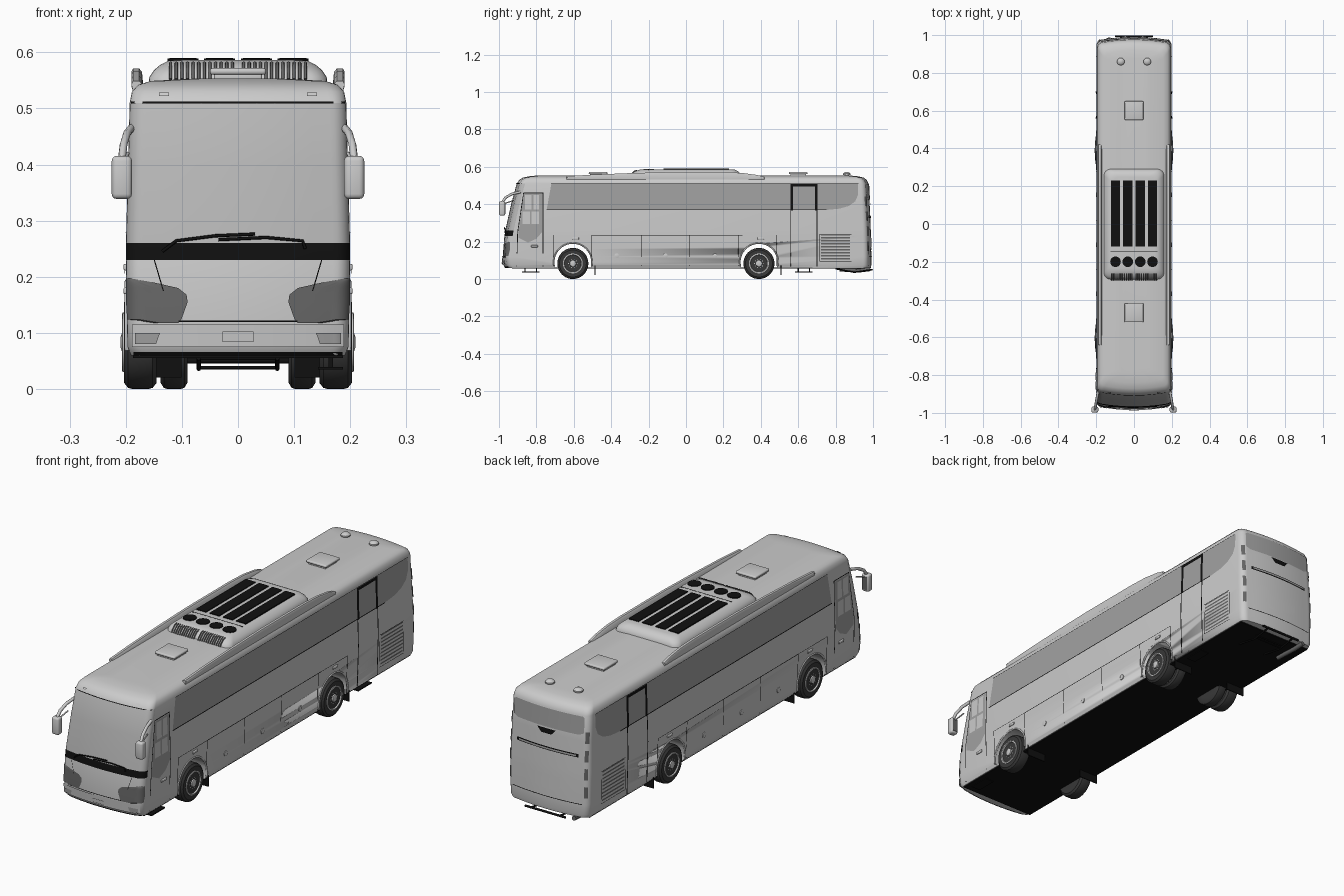
import bpy, bmesh, math
from mathutils import Matrix, Vector

if "Cube" in bpy.data.objects:
    bpy.data.objects.remove(bpy.data.objects["Cube"])

def material(name, v):
    m = bpy.data.materials.new(name)
    m.diffuse_color = (v, v, v, 1)
    m.use_nodes = True
    m.node_tree.nodes["Principled BSDF"].inputs["Base Color"].default_value = m.diffuse_color
    return m

GLASS, SHIELD = material("side_glass", .36), material("windshield_glass", .47)
LAMP, BLACK, TYRE = material("lamp", .13), material("black", .005), material("rubber", .04)
PANE = material("door_pane", .55)

def add(name, verts, faces, mat=None, smooth=True):
    me = bpy.data.meshes.new(name)
    me.from_pydata([tuple(v) for v in verts], [], faces)
    if mat:
        me.materials.append(mat)
    ob = bpy.data.objects.new(name, me)
    bpy.context.collection.objects.link(ob)
    if smooth:
        smooth_ob(ob)
    return ob

def smooth_ob(ob):
    bpy.ops.object.select_all(action='DESELECT')
    ob.select_set(True)
    bpy.context.view_layer.objects.active = ob
    bpy.ops.object.shade_smooth_by_angle(angle=math.radians(35))

def loft(name, rings, mat=None):
    n = len(rings[0])
    faces = [(k*n+i, k*n+(i+1) % n, (k+1)*n+(i+1) % n, (k+1)*n+i)
             for k in range(len(rings)-1) for i in range(n)]
    faces += [tuple(reversed(range(n))), tuple(range((len(rings)-1)*n, len(rings)*n))]
    return add(name, [v for r in rings for v in r], faces, mat)

def box(name, c, size, mat=None, bevel=0):
    bm = bmesh.new()
    bmesh.ops.create_cube(bm, size=1, matrix=Matrix.Translation(c) @ Matrix.Diagonal((*size, 1)))
    if bevel:
        bmesh.ops.bevel(bm, geom=bm.edges[:], offset=bevel, segments=3, profile=.5, affect='EDGES')
    me = bpy.data.meshes.new(name)
    bm.to_mesh(me)
    bm.free()
    if mat:
        me.materials.append(mat)
    ob = bpy.data.objects.new(name, me)
    bpy.context.collection.objects.link(ob)
    if bevel:
        smooth_ob(ob)
    return ob

def lathe(name, profile, centre, axis='X', mat=None, n=40):
    rings = []
    for h, r in profile:
        ring = []
        for i in range(n):
            a = 2*math.pi*i/n
            p = (h, r*math.cos(a), r*math.sin(a)) if axis == 'X' else (r*math.cos(a), r*math.sin(a), h)
            ring.append(Vector(centre) + Vector(p))
        rings.append(ring)
    ob = loft(name, rings, mat)
    bm = bmesh.new()
    bm.from_mesh(ob.data)
    bmesh.ops.recalc_face_normals(bm, faces=bm.faces[:])
    bm.to_mesh(ob.data)
    bm.free()
    return ob

def tube(name, pts, r, mat=None):
    cu = bpy.data.curves.new(name, 'CURVE')
    cu.dimensions, cu.bevel_depth, cu.bevel_resolution, cu.use_fill_caps = '3D', r, 2, True
    sp = cu.splines.new('POLY')
    sp.points.add(len(pts)-1)
    for p, q in zip(sp.points, pts):
        p.co = (*q, 1)
    if mat:
        cu.materials.append(mat)
    ob = bpy.data.objects.new(name, cu)
    bpy.context.collection.objects.link(ob)
    bpy.ops.object.select_all(action='DESELECT')
    ob.select_set(True)
    bpy.context.view_layer.objects.active = ob
    bpy.ops.object.convert(target='MESH')

# body levels: z, front y, back y, half width
LV = [(.06, -.966, .988, .191), (.075, -.976, .991, .197), (.12, -.98, .991, .198), (.23, -.971, .989, .1997),
      (.26, -.966, .988, .1997), (.40, -.935, .982, .196), (.51, -.905, .976, .193), (.53, -.892, .966, .189),
      (.542, -.872, .95, .178), (.549, -.84, .92, .155), (.553, -.80, .88, .08)]

def section(z):
    for a, b in zip(LV, LV[1:]):
        if z <= b[0]:
            t = max(0, (z-a[0])/(b[0]-a[0]))
            return [a[i]+(b[i]-a[i])*t for i in (1, 2, 3)]
    return LV[-1][1:]

R = .03
def end_y(x, z, back=False):
    yf, yb, w = section(z)
    a, c = abs(x), w-R
    d = .02*(min(a, c)/w)**2
    if a > c:
        d += R-math.sqrt(max(0, R*R-(a-c)**2))
    return yb-d if back else yf+d

def ring(z):
    c = section(z)[2]-R
    half = [c*i/5 for i in range(6)] + [c+R*math.sin(math.pi/12*i) for i in range(1, 7)]
    xs = [-x for x in reversed(half[1:])] + half
    return [(x, end_y(x, z), z) for x in xs] + [(x, end_y(x, z, True), z) for x in reversed(xs)]

rings = [ring(l[0]) for l in LV]
body = loft("body_shell", rings)
for m in (material("body_paint", .8), SHIELD, BLACK):
    body.data.materials.append(m)
n = len(rings[0])
for k, idx in ((3, 2), (4, 1), (5, 1)):           # black band and windshield
    for i in range(n//2-1):
        body.data.polygons[k*n+i].material_index = idx

# wheel arches cut through the shell
WY = (-.605, .39)
for y in WY:
    cut = lathe("arch_cutter", [(-.3, .1), (.3, .1)], (0, y, .09))
    cut.hide_render = True
    md = body.modifiers.new("arch", 'BOOLEAN')
    md.operation, md.object, md.solver = 'DIFFERENCE', cut, 'EXACT'
dg = bpy.context.evaluated_depsgraph_get()
cut_mesh = bpy.data.meshes.new_from_object(body.evaluated_get(dg))
body.modifiers.clear()
body.data = cut_mesh
for o in [o for o in bpy.data.objects if o.name.startswith("arch_cutter")]:
    bpy.data.objects.remove(o)
box("underside", (0, .01, .058), (.375, 1.88, .006), BLACK)

# flat shapes that lie on both body sides, given in (y, z)
def side_shapes(name, polys, mat, off=.002):
    v, f = [], []
    for s in (1, -1):
        for p in polys:
            f.append(tuple(range(len(v), len(v)+len(p))))
            v += [(s*(section(z)[2]+off), y, z) for y, z in p]
    return add(name, v, f, mat, False)

def line(pts, t=.004):
    out = []
    for a, b in zip(pts, pts[1:]):
        a, b = Vector(a), Vector(b)
        d = (b-a).normalized()*t/2
        q = Vector((-d.y, d.x))
        out.append([tuple(p) for p in (a-d+q, a-d-q, b+d-q, b+d+q)])
    return out

def rect(y0, y1, z0, z1):
    return [(y0, z0), (y1, z0), (y1, z1), (y0, z1)]

side_shapes("side_window", [[(-.745, .37), (.76, .37), (.82, .376), (.87, .39), (.905, .415), (.92, .45),
                             (.92, .508), (-.72, .508)]], GLASS)
side_shapes("window_trim", line([(-.745, .37), (.75, .37)]) + line([(-.72, .509), (.92, .509)], .002), BLACK, .003)
side_shapes("rear_door_frame", line([(.56, .07), (.56, .25), (.56, .505), (.70, .505), (.70, .25), (.70, .07)], .005)
            + line([(.565, .372), (.565, .50), (.695, .50), (.695, .372)], .012), BLACK, .004)
seams = line([(-.505, .235), (.30, .235)], .003) + line([(-.71, .235), (-.505, .235)], .002)
seams += line([(.30, .235), (.485, .235)], .002)
for y in (-.505, -.24, .02, .28, .485, -.71):
    seams += line([(y, .07), (y, .235)], .003)
side_shapes("locker_seams", seams, BLACK)
side_shapes("front_door_seams", line([(-.905, .07), (-.90, .25), (-.868, .46), (-.765, .46), (-.765, .25),
                                      (-.765, .07)], .004), BLACK)
side_shapes("front_door_glass", [[(-.77, .285), (-.77, .25), (-.80, .215), (-.845, .195), (-.895, .22), (-.897, .25),
                                  (-.89, .285)], [(-.89, .285), (-.77, .285), (-.77, .455), (-.868, .455)]], GLASS, .0025)
side_shapes("front_door_panes", [rect(-.875, -.835, .295, .36), rect(-.825, -.785, .295, .36),
                                 rect(-.86, -.825, .372, .448), rect(-.815, -.785, .372, .448)], PANE, .004)
side_shapes("engine_vent_louvres", [rect(.722, .878, .105+.016*i, .112+.016*i) for i in range(9)], LAMP)
side_shapes("engine_vent_frame", line([(.715, .095), (.885, .095), (.885, .24), (.715, .24), (.715, .095)], .002), BLACK)
for s in (1, -1):
    for y in (-.37, -.11, .155):
        lathe("locker_handle", [(0, .012), (s*.003, .012), (s*.004, .008)], (s*.198, y, .125), n=16)
    for y in (-.59, .40, -.81):
        box("side_marker", (s*.2, y, .217 if y > -.7 else .175), (.008, .035, .012), None, .003)

# patches that follow the front or back face: rows of (z, x0, x1)
def end_patch(name, rows, mat=None, back=False, off=.003, m=14, mirror=False):
    v, f = [], []
    for s in ((1, -1) if mirror else (1,)):
        b = len(v)
        for z, x0, x1 in rows:
            for i in range(m+1):
                x = x0+(x1-x0)*math.sin(math.pi/2*i/m) if mirror else x0+(x1-x0)*i/m
                v.append((s*x*1.008, end_y(x, z, back)+(off if back else -off), z))
        f += [(b+k*(m+1)+i, b+k*(m+1)+i+1, b+(k+1)*(m+1)+i+1, b+(k+1)*(m+1)+i)
              for k in range(len(rows)-1) for i in range(m)]
    return add(name, v, f, mat)

end_patch("headlight", [(.118, .105, .15), (.124, .10, .196), (.155, .089, .198), (.168, .091, .198),
                        (.18, .106, .198), (.19, .15, .198), (.197, .19, .198)], LAMP, mirror=True)
end_patch("bumper_seam", [(.122, -.105, .105), (.119, -.105, .105)], BLACK)
end_patch("bumper_lip", [(.066, -.185, .185), (.06, -.185, .185)], BLACK)
end_patch("bumper_band", [(.075, -.187, .187), (.083, -.187, .187), (.108, -.187, .187), (.115, -.187, .187)], off=.005)
end_patch("fog_light", [(.08, .145, .182), (.10, .138, .182)], GLASS, off=.008, mirror=True)
end_patch("grille_plate", [(.081, -.10, .10), (.10, -.10, .10)], PANE, off=.007)
end_patch("number_plate", [(.084, -.027, .027), (.102, -.027, .027)], off=.011)
end_patch("bonnet_seam", [(.175, .131, .133), (.23, .147, .149)], BLACK, mirror=True)
end_patch("windshield_trim", [(.509, -.189, .189), (.512, -.189, .189)], BLACK)
end_patch("roof_marker", [(.522, .122, .14), (.528, .122, .14)], PANE, off=.006, mirror=True)
for pts in ([(-.135, .245), (-.11, .264), (-.04, .273), (.03, .276)], [(-.035, .266), (.05, .270), (.115, .264), (.12, .25)]):
    tube("wiper", [(x, end_y(x, z)-.007, z) for x, z in pts], .0028, BLACK)

# rear face
end_patch("rear_window", [(.425, -.15, .15), (.435, -.172, .172), (.50, -.172, .172), (.507, -.165, .165)], GLASS, True)
end_patch("rear_latch", [(.398, -.025, .025), (.42, -.045, .045)], BLACK, True, .006)
end_patch("rear_slot", [(.325, -.15, .15), (.34, -.15, .15)], BLACK, True)
end_patch("rear_slot_bars", [(.329, -.14, .14), (.336, -.14, .14)], GLASS, True, .005)
end_patch("rear_plate_recess", [(.155, -.06, .06), (.19, -.085, .085), (.215, -.085, .085), (.22, -.08, .08)], PANE, True)
end_patch("rear_plate", [(.165, -.05, .05), (.205, -.05, .05)], None, True, .005)
end_patch("rear_bumper_seam", [(.119, -.17, .17), (.122, -.17, .17)], BLACK, True)
for z in (.15, .23, .31, .39):
    end_patch("tail_light", [(z, .178, .191), (z+.05, .178, .191)], LAMP, True, mirror=True)
tube("rear_bar", [(-.10, .994, .05), (.10, .994, .05)], .005, BLACK)
for s in (1, -1):
    tube("rear_bar_post", [(s*.07, .994, .05), (s*.07, .90, .036), (s*.07, .80, .055)], .004, BLACK)
for z in (.038, .05):
    tube("rear_crossbar", [(-.07, .91, z), (.07, .91, z)], .003, BLACK)
tube("exhaust_pipe", [(-.13, .82, .05), (-.13, .93, .045), (-.135, .985, .052)], .010, LAMP)

# boarding steps under the right side doors
for y in (-.83, .63):
    box("step_tread", (.165, y, .037), (.045, .095, .005), BLACK)
    for d in (-.03, .03):
        box("step_hanger", (.165, y+d, .048), (.008, .006, .022), BLACK)

# wheels, arch trims, mud flaps and mirrors
for s in (1, -1):
    for y in WY:
        for x0, x1 in [(.145, .203)] + ([(.09, .138)] if y > 0 else []):
            w = x1-x0
            lathe("tyre", [(s*(x0+w*a), r) for a, r in ((0, .05), (0, .072), (.12, .081), (.25, .083), (.75, .083),
                                                        (.88, .081), (1, .072), (.98, .05))], (0, y, .083), mat=TYRE)
        lathe("wheel_rim", [(s*x, r) for x, r in ((.15, .05), (.206, .053), (.207, .047), (.196, .043), (.192, .032),
                                                  (.197, .029), (.198, .018), (.207, .016), (.209, .010))], (0, y, .083))
        for i in range(10):
            a = math.pi*i/5
            p = (0, y+.0375*math.cos(a), .083+.0375*math.sin(a))
            lathe("rim_hole", [(s*.19, .004), (s*.1965, .004)], p, mat=BLACK, n=8)
            p = (0, y+.0235*math.cos(a), .083+.0235*math.sin(a))
            lathe("wheel_nut", [(s*.19, .0025), (s*.202, .0025)], p, n=6)
        arc = [math.radians(-12+204*i/24) for i in range(25)]
        tube("arch_trim", [(s*.198, y+.102*math.cos(a), .09+.102*math.sin(a)) for a in arc], .004)
        box("mud_flap", (s*.148, y+.118, .055), (.095, .004, .07), BLACK)
    tube("mirror_arm", [(s*.190, -.885, .465), (s*.198, -.93, .455), (s*.204, -.965, .435), (s*.207, -.982, .41)], .007)
    tube("mirror_stay", [(s*.196, -.92, .42), (s*.207, -.98, .40)], .003)
    box("mirror_housing", (s*.207, -.983, .377), (.036, .032, .077), None, .009)
    box("mirror_glass", (s*.207, -.9665, .377), (.024, .002, .058), LAMP)
for y in WY:
    tube("axle", [(-.16, y, .083), (.16, y, .083)], .014, BLACK)

# roof fairings along both edges
for s in (1, -1):
    prof = [(-.64, .549), (-.5, .558), (-.3, .566), (-.1, .571), (.2, .571), (.3, .567), (.38, .556), (.42, .545)]
    loft("roof_fairing", [[(s*.187, y, .53), (s*.19, y, z-.006), (s*.187, y, z), (s*.176, y, z),
                           (s*.171, y, z-.006), (s*.168, y, .53)] for y, z in prof])

# roof air conditioner
def rounded(z, hx, y0, y1, r=.035, k=6):
    out = []
    for cx, cy, a0 in ((hx-r, y1-r, 0), (r-hx, y1-r, 90), (r-hx, y0+r, 180), (hx-r, y0+r, 270)):
        for i in range(k+1):
            a = math.radians(a0+90*i/k)
            out.append((cx+r*math.cos(a), cy+r*math.sin(a), z))
    return out

loft("air_conditioner", [rounded(*p) for p in ((.54, .160, -.295, .292), (.556, .158, -.292, .29), (.568, .150, -.283, .285),
                                               (.578, .138, -.268, .275), (.584, .126, -.25, .262), (.586, .11, -.235, .25))])
for x in (-.098, -.033, .033, .098):
    box("cooling_grille", (x, .055, .586), (.048, .35, .007), BLACK)
    lathe("cooling_fan", [(.575, .028), (.589, .028)], (x, -.2, 0), 'Z', BLACK, 24)
box("conditioner_seam", (0, -.145, .5845), (.25, .003, .004), BLACK)
for i in range(25):
    x = -.12+.01*i
    if abs(x) > .005:
        tube("intake_rib", [(x, -.298, .552), (x, -.292, .562), (x, -.275, .577), (x, -.262, .581)], .0028, LAMP)

# roof hatches and vents
for y in (-.47, .6):
    box("hatch_base", (0, y, .556), (.085, .085, .012), None, .003)
    box("hatch_lid", (0, y, .566), (.1, .1, .012), None, .005)
for s in (1, -1):
    lathe("roof_vent", [(.545, .012), (.556, .012), (.557, .02), (.563, .02), (.569, .014), (.572, .005)],
          (s*.07, .86, 0), 'Z', None, 20)
